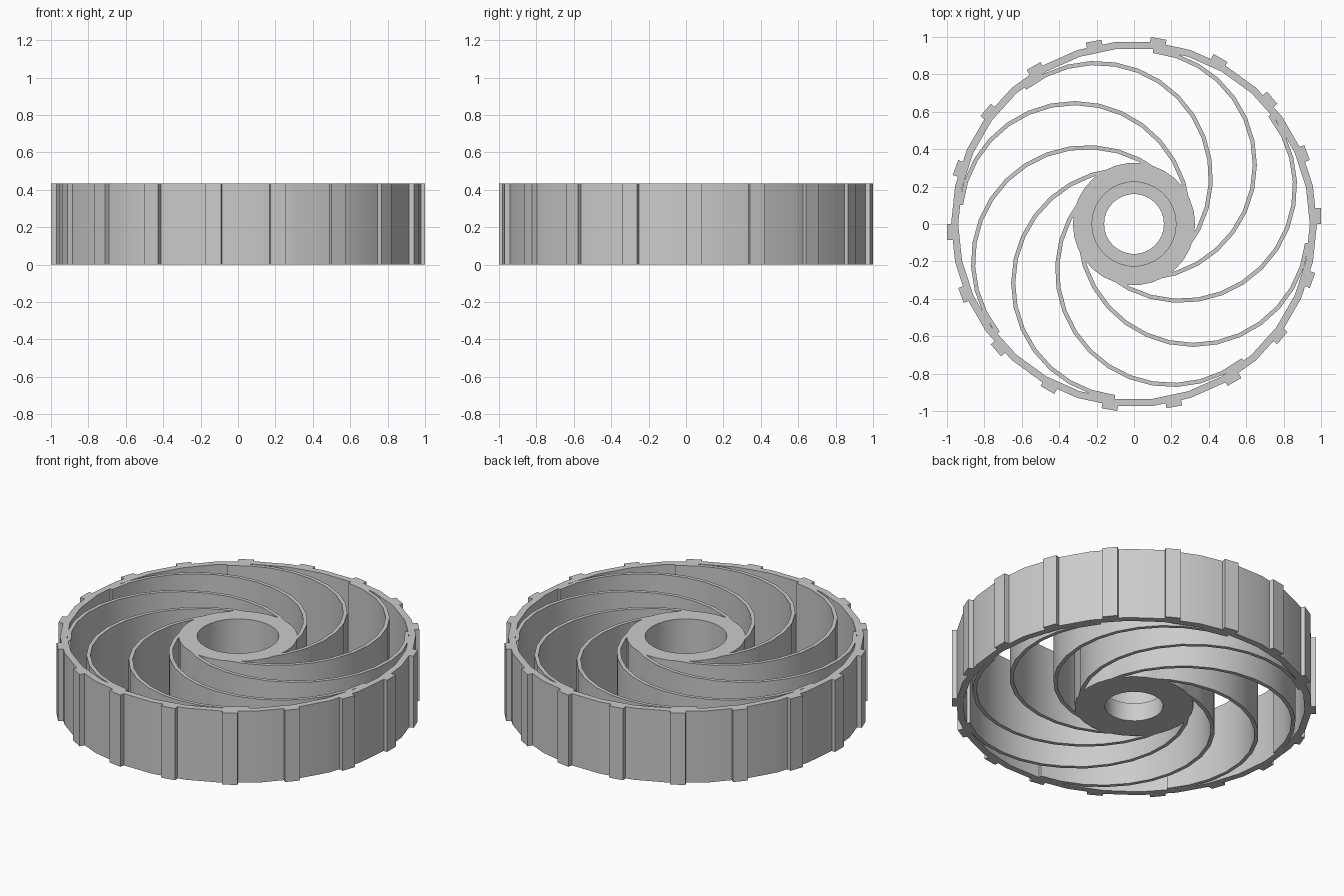
import bpy, bmesh, math
from mathutils import Matrix, Vector

cube = bpy.data.objects.get("Cube")
if cube:
    bpy.data.objects.remove(cube, do_unlink=True)

HEIGHT = 0.435
SIDES = 30

grey = bpy.data.materials.new("light grey")
grey.use_nodes = True
grey.diffuse_color = (0.6, 0.6, 0.6, 1)
grey.node_tree.nodes["Principled BSDF"].inputs["Base Color"].default_value = (0.6, 0.6, 0.6, 1)


def make_object(name, bm):
    bmesh.ops.recalc_face_normals(bm, faces=bm.faces)
    mesh = bpy.data.meshes.new(name)
    bm.to_mesh(mesh)
    bm.free()
    mesh.materials.append(grey)
    obj = bpy.data.objects.new(name, mesh)
    bpy.context.collection.objects.link(obj)
    return obj


def lathe(name, profile):
    """Turn a closed radius/height profile around the z axis."""
    bm = bmesh.new()
    rings = []
    for i in range(SIDES):
        a = math.tau * i / SIDES
        rings.append([bm.verts.new((r * math.cos(a), r * math.sin(a), z)) for r, z in profile])
    n = len(profile)
    for i in range(SIDES):
        here, after = rings[i], rings[(i + 1) % SIDES]
        for j in range(n):
            k = (j + 1) % n
            bm.faces.new((here[j], after[j], after[k], here[k]))
    return make_object(name, bm)


def extrude_copies(name, outline, count):
    """Raise a flat outline to full height and repeat it around the axle."""
    bm = bmesh.new()
    for i in range(count):
        turn = Matrix.Rotation(math.tau * i / count, 3, "Z")
        face = bm.faces.new([bm.verts.new(turn @ Vector((x, y, 0))) for x, y in outline])
        side = bmesh.ops.extrude_face_region(bm, geom=[face], use_keep_orig=True)
        top = [v for v in side["geom"] if isinstance(v, bmesh.types.BMVert)]
        bmesh.ops.translate(bm, verts=top, vec=(0, 0, HEIGHT))
    return make_object(name, bm)


def merge(base, extra):
    """Fuse two parts into one clean solid."""
    mod = base.modifiers.new("union", "BOOLEAN")
    mod.operation = "UNION"
    mod.solver = "EXACT"
    mod.object = extra
    graph = bpy.context.evaluated_depsgraph_get()
    base_mesh = bpy.data.meshes.new_from_object(base.evaluated_get(graph))
    base.modifiers.clear()
    base.data = base_mesh
    bpy.data.objects.remove(extra, do_unlink=True)


# Rim with its tread blocks
rim = lathe("rim", [(0.94, 0), (0.978, 0), (0.978, HEIGHT), (0.94, HEIGHT)])
block = [(0.955, 0), (1, 0), (1, 0.085), (0.955, 0.085)]
treads = extrude_copies("treads", block, 18)
merge(rim, treads)

# Hub with a stepped bore
FLOOR = 0.11
hub = lathe("hub", [(0.16, 0), (0.327, 0), (0.327, HEIGHT), (0.225, HEIGHT),
                    (0.225, FLOOR), (0.16, FLOOR)])

# Curved spokes: half circles sweeping from the rim to the hub
offset, swing = 0.32, math.radians(128.7)
centre = Vector((offset * math.cos(swing), offset * math.sin(swing)))


def arc(radius):
    angles = [swing - math.pi * i / 15 for i in range(16)]
    return [centre + radius * Vector((math.cos(a), math.sin(a))) for a in angles]


spokes = extrude_copies("spokes", arc(0.622) + arc(0.6)[::-1], 8)
merge(hub, spokes)
hub.name = "hub_and_spokes"

# Smooth the round walls and keep corners crisp
bpy.ops.object.select_all(action="DESELECT")
for part in (rim, hub):
    part.select_set(True)
bpy.context.view_layer.objects.active = rim
bpy.ops.object.shade_smooth_by_angle(angle=math.radians(30))
